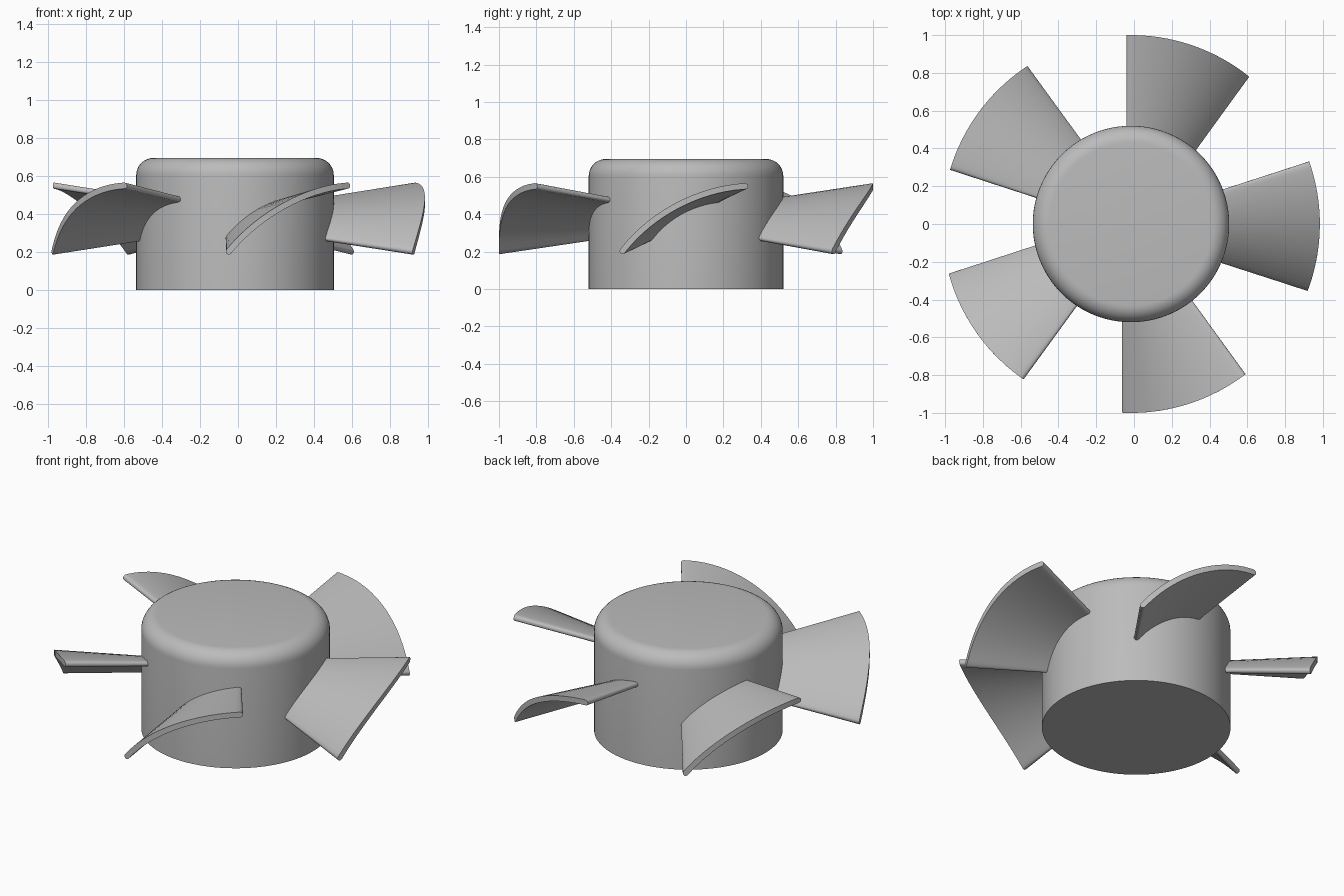
import bpy, bmesh, math
from mathutils import Vector

cube = bpy.data.objects.get("Cube")
if cube:
    bpy.data.objects.remove(cube, do_unlink=True)

CENTRE = Vector((-0.016, 0, 0))
HUB_R, HUB_H, ROUND = 0.52, 0.695, 0.09
BLADES = 5
HALF_THICK = 0.016
TIP_R, ROOT_X = 1.0, 0.35

grey = bpy.data.materials.new("plain grey")
grey.use_nodes = True
colour = (0.5, 0.5, 0.5, 1)
grey.diffuse_color = colour
grey.node_tree.nodes["Principled BSDF"].inputs["Base Color"].default_value = colour


def finish(name, bm, angle):
    bmesh.ops.recalc_face_normals(bm, faces=bm.faces)
    mesh = bpy.data.meshes.new(name)
    bm.to_mesh(mesh)
    bm.free()
    mesh.materials.append(grey)
    obj = bpy.data.objects.new(name, mesh)
    bpy.context.collection.objects.link(obj)
    obj.location = CENTRE
    bpy.ops.object.select_all(action='DESELECT')
    obj.select_set(True)
    bpy.context.view_layer.objects.active = obj
    bpy.ops.object.shade_smooth_by_angle(angle=math.radians(angle))
    return obj


# Hub: a solid cylinder with a rounded top rim
bm = bmesh.new()
bmesh.ops.create_cone(bm, cap_ends=True, segments=96, radius1=HUB_R,
                      radius2=HUB_R, depth=HUB_H)
bmesh.ops.translate(bm, verts=bm.verts, vec=(0, 0, HUB_H / 2))
rim = [e for e in bm.edges if all(v.co.z > HUB_H / 2 for v in e.verts)]
bmesh.ops.bevel(bm, geom=rim, offset=ROUND, segments=8, profile=0.5,
                affect='EDGES')
finish("hub", bm, 30)


# Blade section at distance x: an arched strip with rounded ends
def section_point(t, side, x):
    low = Vector((-0.045 - 0.325 * x, 0.335 - 0.155 * x))
    high = Vector((0.025 + 0.325 * x, 0.402 + 0.157 * x))
    chord = high - low
    length = chord.length
    along = chord / length
    normal = Vector((-along.y, along.x))
    bow = 0.01 + 0.075 * x
    radius = (length ** 2 / 4 + bow ** 2) / (2 * bow)
    sweep = math.asin(length / 2 / radius)
    a = sweep * t
    gap = min(1, (1 - abs(t)) * length / 2 / HALF_THICK)
    width = HALF_THICK * math.sqrt(1 - (1 - gap) ** 2)
    centre = (low + high) / 2 + normal * (bow - radius)
    p = centre + (along * math.sin(a) + normal * math.cos(a)) * (radius + side * width)
    return Vector((x, p.x, p.y))


def tip_point(t, side):
    x = TIP_R
    for _ in range(12):
        y = section_point(t, side, x).y
        x = math.sqrt(TIP_R ** 2 - y ** 2)
    return section_point(t, side, x)


ends = [0.998, 0.99, 0.975, 0.955]
steps = [-t for t in ends] + [0.9 * i / 8 for i in range(-8, 9)] + ends[::-1]


def make_blade(name, turn):
    bm = bmesh.new()
    rings = []
    for place in (lambda t, s: section_point(t, s, ROOT_X), tip_point):
        upper = [bm.verts.new(place(t, 1)) for t in steps]
        lower = [bm.verts.new(place(t, -1)) for t in reversed(steps)]
        rings.append(upper + lower)
    root, tip = rings
    n = len(root)
    for i in range(n):
        j = (i + 1) % n
        bm.faces.new((root[i], root[j], tip[j], tip[i]))
    # Close both ends with strips joining the upper and lower skins
    for ring in rings:
        for i in range(n // 2 - 1):
            bm.faces.new((ring[i], ring[i + 1], ring[n - 2 - i], ring[n - 1 - i]))
    blade = finish(name, bm, 40)
    blade.rotation_euler.z = turn


for k in range(BLADES):
    make_blade(f"blade_{k + 1}", math.tau * k / BLADES)
